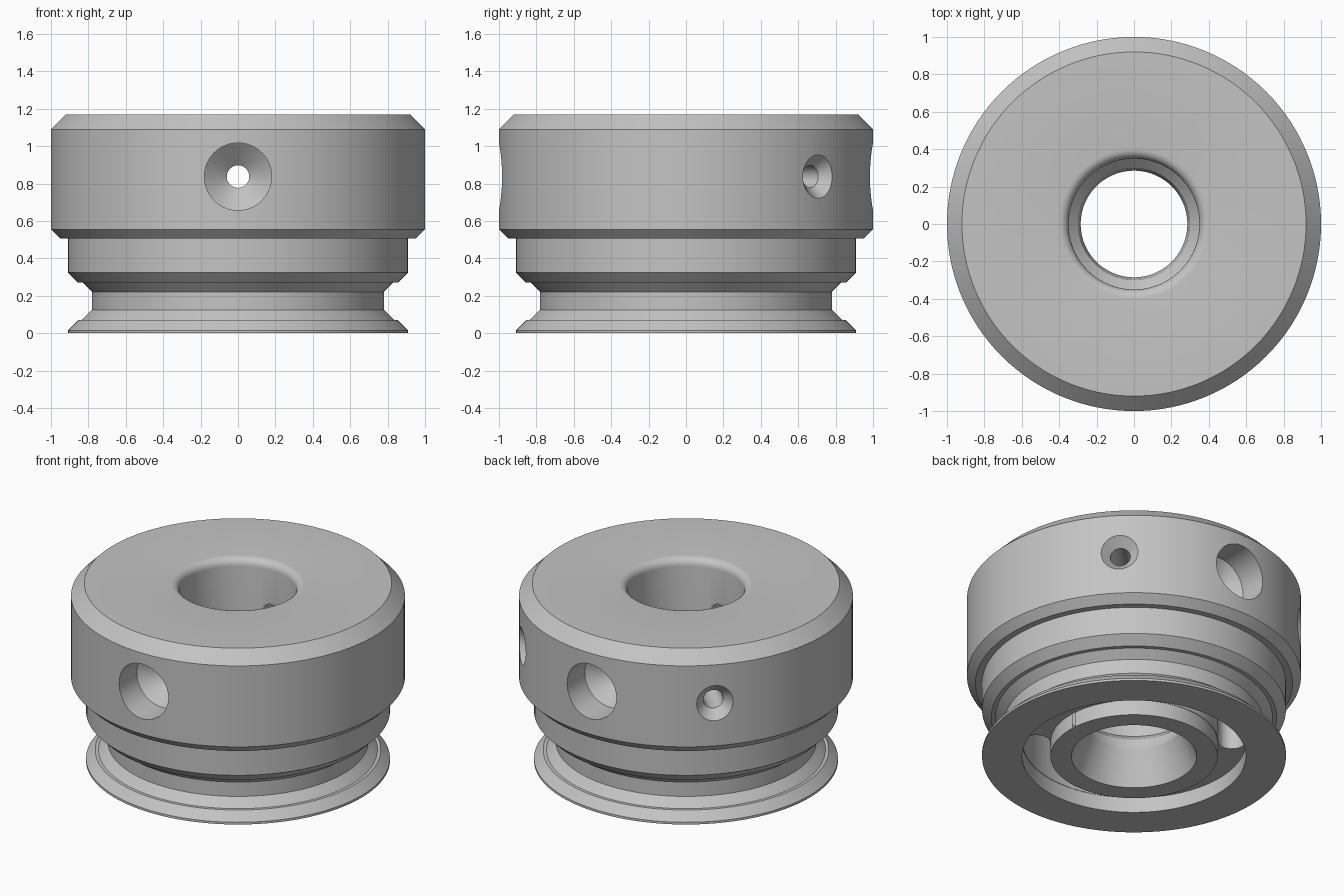
import bpy, bmesh
from math import cos, sin, pi, radians
from mathutils import Matrix

if "Cube" in bpy.data.objects:
    bpy.data.objects.remove(bpy.data.objects["Cube"])

grey = bpy.data.materials.new("machined grey")
grey.use_nodes = True
grey.diffuse_color = (0.55, 0.55, 0.55, 1)
grey.node_tree.nodes["Principled BSDF"].inputs["Base Color"].default_value = (0.55, 0.55, 0.55, 1)


def finish(name, bm):
    bmesh.ops.recalc_face_normals(bm, faces=bm.faces)
    mesh = bpy.data.meshes.new(name)
    bm.to_mesh(mesh)
    bm.free()
    mesh.materials.append(grey)
    obj = bpy.data.objects.new(name, mesh)
    bpy.context.collection.objects.link(obj)
    return obj


def lathe(name, profile, segments=128, matrix=Matrix()):
    """Spin a closed (radius, z) loop about z; points on the axis are merged."""
    bm = bmesh.new()
    rings = []
    for r, z in profile:
        if r == 0:
            rings.append([bm.verts.new((0, 0, z))] * segments)
        else:
            rings.append([bm.verts.new((r * cos(2 * pi * i / segments),
                                        r * sin(2 * pi * i / segments), z))
                          for i in range(segments)])
    for a, b in zip(rings, rings[1:] + rings[:1]):
        for i in range(segments):
            j = (i + 1) % segments
            corners = list(dict.fromkeys((a[i], a[j], b[j], b[i])))
            if len(corners) > 2:
                bm.faces.new(corners)
    bm.transform(matrix)
    return finish(name, bm)


def kidney(name, inner, outer, centre, half, z0, z1):
    """Arc-shaped slot with rounded ends."""
    mid, cap = (inner + outer) / 2, (outer - inner) / 2
    steps, pts = 40, []
    arc = [centre - half + 2 * half * i / steps for i in range(steps + 1)]
    pts += [(outer * cos(a), outer * sin(a)) for a in arc]
    for end, start in ((arc[-1], arc[-1]), (arc[0], arc[0] + pi)):
        if end == arc[0]:
            pts += [(inner * cos(a), inner * sin(a)) for a in reversed(arc)]
        for i in range(1, 12):
            t = start + pi * i / 12
            pts.append((mid * cos(end) + cap * cos(t), mid * sin(end) + cap * sin(t)))
    bm = bmesh.new()
    face = bm.faces.new([bm.verts.new((x, y, z0)) for x, y in pts])
    top = bmesh.ops.extrude_face_region(bm, geom=[face])["geom"]
    bmesh.ops.translate(bm, vec=(0, 0, z1 - z0),
                        verts=[v for v in top if isinstance(v, bmesh.types.BMVert)])
    return finish(name, bm)


# Collar body: stepped outside, then the bore from its rounded mouth down to the flared foot
outside = [(0.375, 0), (0.91, 0), (0.91, 0.015), (0.855, 0.07), (0.835, 0.07),
           (0.78, 0.125), (0.78, 0.22), (0.83, 0.27), (0.855, 0.27), (0.91, 0.325),
           (0.91, 0.505), (0.95, 0.505), (1, 0.555), (1, 1.09), (0.92, 1.17)]
mouth = [(0.4 - 0.05 * sin(t * pi / 12), 1.12 + 0.05 * cos(t * pi / 12)) for t in range(7)]
bore = [(0.35, 0.34), (0.3, 0.29), (0.285, 0.22)]
body = lathe("collar_body", outside + mouth + bore)

# Cutters: annular groove and two deep curved slots underneath
cutters = [lathe("groove_cutter", [(0.5, -0.1), (0.67, -0.1), (0.67, 0.1), (0.5, 0.1)])]
for side in (1, -1):
    cutters.append(kidney("slot_cutter", 0.503, 0.667, side * pi / 2, radians(50), 0.05, 0.42))

# Cutters: large through holes front and back, small blind holes on the rear diagonals
large = [(0, 1.2), (0.18, 1.2), (0.18, 0.8), (0.06, 0.7), (0.06, 0.2), (0, 0.2)]
small = [(0, 1.06), (0.173, 1.06), (0.06, 0.94), (0.06, 0.7), (0, 0.7)]
for angle, shape in ((-90, large), (90, large), (45, small), (135, small)):
    place = (Matrix.Translation((0, 0, 0.837)) @ Matrix.Rotation(radians(angle), 4, "Z")
             @ Matrix.Rotation(pi / 2, 4, "Y"))
    cutters.append(lathe("hole_cutter", shape, 48, place))

bpy.ops.object.select_all(action="DESELECT")
bpy.context.view_layer.objects.active = body
body.select_set(True)
for cutter in cutters:
    mod = body.modifiers.new("cut", "BOOLEAN")
    mod.operation = "DIFFERENCE"
    mod.solver = "EXACT"
    mod.object = cutter
    bpy.ops.object.modifier_apply(modifier=mod.name)
    bpy.data.objects.remove(cutter)
bpy.ops.object.shade_smooth_by_angle(angle=radians(25))
